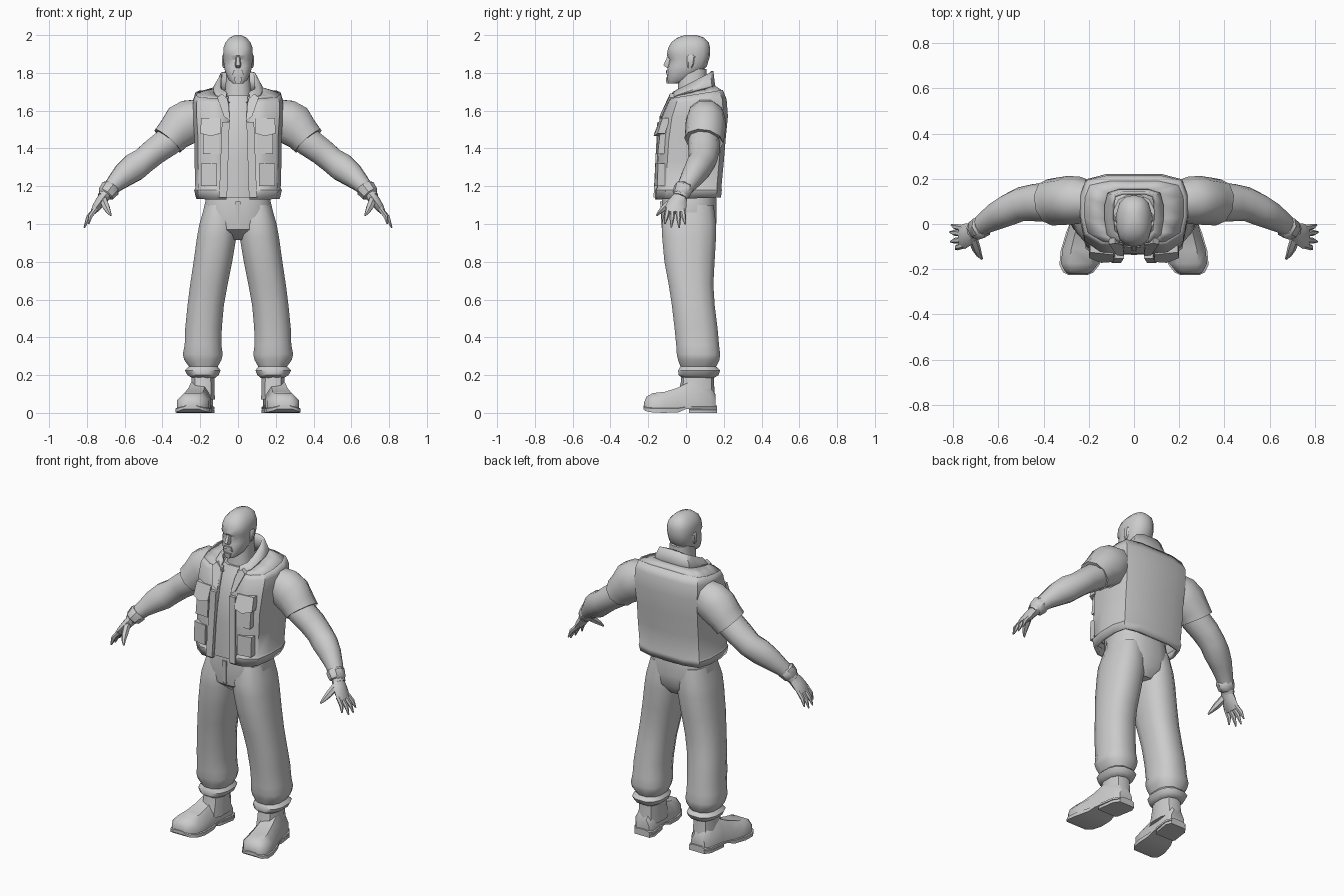
import bpy, bmesh, math
from mathutils import Vector

grey = bpy.data.materials.new("plain grey")
grey.diffuse_color = (0.6, 0.6, 0.6, 1)


def finish(name, bm, mirror=False, solid=0, angle=40):
    bmesh.ops.recalc_face_normals(bm, faces=bm.faces)
    me = bpy.data.meshes.new(name)
    bm.to_mesh(me)
    bm.free()
    me.materials.append(grey)
    ob = bpy.data.objects.new(name, me)
    bpy.context.collection.objects.link(ob)
    bpy.ops.object.select_all(action='DESELECT')
    ob.select_set(True)
    bpy.context.view_layer.objects.active = ob
    bpy.ops.object.shade_smooth_by_angle(angle=math.radians(angle))
    if solid:
        m = ob.modifiers.new("thickness", 'SOLIDIFY')
        m.thickness, m.offset = solid, -1
    if mirror:
        m = ob.modifiers.new("mirror", 'MIRROR')
        m.use_mirror_merge = False
    return ob


def skin(name, rings, closed=True, caps=True, **kw):
    """Join rings of points with quads."""
    bm = bmesh.new()
    rows = [[bm.verts.new(p) for p in r] for r in rings]
    n = len(rows[0])
    for a, b in zip(rows, rows[1:]):
        for i in range(n if closed else n - 1):
            j = (i + 1) % n
            bm.faces.new((a[i], a[j], b[j], b[i]))
    if caps:
        bm.faces.new(rows[0])
        bm.faces.new(rows[-1])
    return finish(name, bm, **kw)


def stack(name, sections, n=12, power=0.8, **kw):
    """Upright loft from (z, x0, x1, y0, y1)."""
    rings = []
    for z, x0, x1, y0, y1 in sections:
        ring = []
        for i in range(n):
            a = 2 * math.pi * (i + .5) / n
            c, s = math.cos(a), math.sin(a)
            c = math.copysign(abs(c) ** power, c)
            s = math.copysign(abs(s) ** power, s)
            ring.append(((x0 + x1) / 2 + c * (x1 - x0) / 2, (y0 + y1) / 2 + s * (y1 - y0) / 2, z))
        rings.append(ring)
    return skin(name, rings, **kw)


def limb(name, path, n=10, **kw):
    """Loft along a path of (x, y, z, depth radius, thickness radius)."""
    pts = [Vector(p[:3]) for p in path]
    rings = []
    for i, p in enumerate(path):
        t = (pts[min(i + 1, len(pts) - 1)] - pts[max(i - 1, 0)]).normalized()
        side = (Vector((0, 1, 0)) - t * t.y).normalized()
        up = t.cross(side)
        rings.append([pts[i] + side * (p[3] * math.cos(a)) + up * (p[4] * math.sin(a))
                      for a in (2 * math.pi * k / n for k in range(n))])
    return skin(name, rings, mirror=True, **kw)


def slab(name, corners, depth, **kw):
    """Plate whose front corners are given, pushed back along y."""
    return skin(name, [corners, [(x, y + depth, z) for x, y, z in corners]], angle=25, **kw)


# Head, neck and shirt
stack("head", [(1.745, -.03, .03, -.095, -.04), (1.765, -.052, .052, -.102, .03),
               (1.81, -.07, .07, -.1, .085), (1.835, -.076, .076, -.097, .11),
               (1.872, -.078, .078, -.088, .122), (1.892, -.08, .08, -.102, .127),
               (1.93, -.079, .079, -.095, .128), (1.962, -.068, .068, -.078, .12),
               (1.987, -.045, .045, -.045, .095), (2.0, -.018, .018, -.005, .055)], n=14)
skin("nose", [[(-.011, -.085, 1.885), (.011, -.085, 1.885), (.008, -.1, 1.885), (-.008, -.1, 1.885)],
              [(-.02, -.08, 1.835), (.02, -.08, 1.835), (.01, -.12, 1.84), (-.01, -.12, 1.84)],
              [(-.015, -.08, 1.825), (.015, -.08, 1.825), (.008, -.1, 1.826), (-.008, -.1, 1.826)]])
slab("moustache", [(-.032, -.103, 1.79), (-.022, -.104, 1.815), (.022, -.104, 1.815),
                   (.032, -.103, 1.79), (0, -.106, 1.806)], .02)
slab("goatee", [(-.022, -.107, 1.775), (.022, -.107, 1.775), (.014, -.104, 1.745), (-.014, -.104, 1.745)], .03)
stack("ear", [(1.825, .068, .08, .01, .03), (1.85, .068, .087, .005, .045),
              (1.885, .068, .087, .005, .05), (1.895, .068, .082, .01, .04)], n=6, mirror=True)
stack("neck", [(1.58, -.09, .09, -.06, .12), (1.7, -.07, .07, -.045, .11), (1.82, -.062, .062, -.04, .11)])
stack("shirt", [(1.14, -.17, .17, -.14, .16), (1.35, -.19, .19, -.135, .18), (1.54, -.2, .2, -.12, .19),
                (1.63, -.13, .13, -.085, .16), (1.68, -.09, .09, -.06, .13)])


# Vest: open at the front, with collar, each ring tilted by its front and back height
def vest_ring(zf, zb, w, y0, y1, gap):
    d = y1 - y0
    half = [(gap, y0), (.62 * w, y0 + .02 * d), (.92 * w, y0 + .16 * d), (w, y0 + .42 * d),
            (w, y0 + .72 * d), (.9 * w, y0 + .93 * d), (.5 * w, y1)]
    pts = half + [(0, y1)] + [(-x, y) for x, y in reversed(half)]
    return [(x, y, zf + (zb - zf) * (y - y0) / d) for x, y in pts]


skin("vest", [vest_ring(*r) for r in (
    (1.13, 1.14, .222, -.163, .185, .062), (1.18, 1.18, .232, -.166, .19, .062),
    (1.19, 1.19, .226, -.158, .187, .062), (1.33, 1.33, .23, -.156, .2, .056),
    (1.45, 1.45, .23, -.148, .21, .05), (1.57, 1.57, .238, -.13, .222, .045),
    (1.64, 1.66, .238, -.1, .215, .05), (1.665, 1.71, .225, -.085, .195, .056))],
    closed=False, caps=False, solid=.02)
skin("vest_shoulders", [vest_ring(*r) for r in (
    (1.663, 1.705, .225, -.085, .195, .056), (1.675, 1.735, .115, -.072, .15, .05))],
    closed=False, caps=False, solid=.015)
skin("collar", [vest_ring(*r) for r in (
    (1.64, 1.7, .125, -.085, .16, .045), (1.67, 1.75, .13, -.085, .152, .065),
    (1.7, 1.81, .1, -.07, .145, .06))], closed=False, caps=False, solid=.015)
slab("lapel", [(.045, -.14, 1.55), (.075, -.14, 1.57), (.11, -.09, 1.67), (.085, -.085, 1.69),
               (.055, -.09, 1.66)], .03, mirror=True)
slab("front_placket", [(.058, -.172, 1.14), (.1, -.172, 1.14), (.085, -.152, 1.54), (.045, -.152, 1.54)],
     .02, mirror=True)
slab("pocket", [(.1, -.156, 1.37), (.185, -.15, 1.37), (.185, -.135, 1.5), (.1, -.147, 1.5)], .04, mirror=True)
slab("pocket_flap", [(.09, -.168, 1.48), (.145, -.172, 1.465), (.2, -.15, 1.48), (.195, -.125, 1.56),
                     (.09, -.136, 1.56)], .04, mirror=True)
slab("lower_pocket", [(.11, -.167, 1.2), (.195, -.152, 1.2), (.195, -.148, 1.32), (.11, -.162, 1.32)],
     .04, mirror=True)

# Arms, sleeves and hands
limb("sleeve", [(.19, .1, 1.58, .09, .09), (.245, .105, 1.555, .105, .115), (.29, .105, 1.525, .108, .122),
                (.34, .1, 1.475, .105, .1), (.372, .095, 1.44, .104, .094), (.36, .095, 1.452, .08, .07)])
limb("arm", [(.3, .1, 1.49, .08, .08), (.37, .095, 1.435, .085, .08), (.44, .095, 1.385, .083, .075),
             (.5, .088, 1.335, .076, .072), (.55, .065, 1.3, .072, .078), (.6, .04, 1.262, .064, .068),
             (.65, .01, 1.215, .052, .05), (.69, -.018, 1.172, .043, .04), (.715, -.032, 1.14, .04, .032)])
limb("wristband", [(.668, -.008, 1.2, .046, .044), (.675, -.012, 1.19, .053, .053),
                   (.7, -.026, 1.158, .047, .046), (.705, -.03, 1.15, .035, .035)], n=8)
limb("palm", [(.7, -.028, 1.155, .036, .03), (.73, -.045, 1.115, .05, .028), (.752, -.055, 1.085, .056, .022),
              (.768, -.055, 1.06, .05, .014)], n=8)
for i, (y, tx, ty, tz) in enumerate(((-.095, .79, -.112, 1.0), (-.07, .812, -.078, .982),
                                     (-.043, .815, -.036, .98), (-.02, .808, -.004, .998))):
    limb(f"finger_{i + 1}", [(.752, y, 1.082, .014, .014),
                             ((.766 + tx) / 2 + .004, (y + ty) / 2, (1.07 + tz) / 2 + .005, .013, .013),
                             (tx, ty, tz, .004, .004)], n=6)
limb("thumb", [(.715, -.06, 1.13, .022, .022), (.698, -.11, 1.09, .018, .02), (.685, -.138, 1.065, .012, .013),
               (.673, -.155, 1.045, .005, .005)], n=6)

# Trousers
stack("trouser_seat", [(1.19, -.165, .165, -.125, .155), (1.12, -.175, .175, -.13, .165),
                       (1.04, -.195, .195, -.132, .165), (.97, -.16, .16, -.125, .16),
                       (.915, -.07, .07, -.06, .12)], n=16)
stack("trouser_leg", [(1.1, .01, .178, -.11, .15), (1.0, .004, .207, -.132, .163), (.93, .006, .22, -.13, .163),
                      (.8, .028, .238, -.118, .155), (.68, .052, .256, -.095, .148), (.57, .072, .27, -.078, .155),
                      (.45, .083, .282, -.064, .17), (.36, .085, .285, -.055, .178), (.31, .078, .295, -.052, .184),
                      (.28, .085, .287, -.045, .18), (.245, .105, .262, -.032, .162), (.225, .09, .283, -.045, .184),
                      (.2, .1, .27, -.042, .175), (.185, .12, .245, -.02, .15)], n=12, mirror=True)
slab("fly", [(-.014, -.137, 1.12), (.014, -.137, 1.12), (.01, -.13, .98), (-.01, -.13, .98)], .02)

# Boots: upright shaft, foot lofted from heel to turned out toe, sole and heel block
stack("boot_shaft", [(.24, .125, .245, -.02, .145), (.16, .122, .25, -.028, .148), (.07, .12, .255, -.05, .155)],
      n=10, mirror=True)


def boot_ring(y, w, z, h):
    x = .19 - (y - .15) * .155
    return [(x + w * a, y, z + (h - z) * b) for a, b in
            ((-1, 0), (1, 0), (1, .55), (.55, 1), (-.55, 1), (-1, .55))]


skin("boot_foot", [boot_ring(*r) for r in (
    (.155, .045, .02, .1), (.13, .062, .02, .14), (.03, .066, .02, .17), (-.04, .075, .02, .135),
    (-.11, .086, .02, .112), (-.175, .083, .02, .105), (-.21, .06, .025, .085), (-.222, .04, .03, .055))],
    mirror=True)
skin("boot_sole", [boot_ring(*r) for r in (
    (.163, .052, .02, .04), (.13, .07, .02, .04), (.0, .072, .02, .04), (-.04, .082, .003, .04),
    (-.12, .093, 0, .04), (-.18, .089, .003, .04), (-.215, .066, .01, .04), (-.226, .042, .02, .04))],
    mirror=True)
skin("boot_heel", [boot_ring(*r) for r in (
    (.163, .052, 0, .03), (.13, .07, 0, .03), (.03, .068, 0, .03), (.015, .06, 0, .03))], mirror=True)
